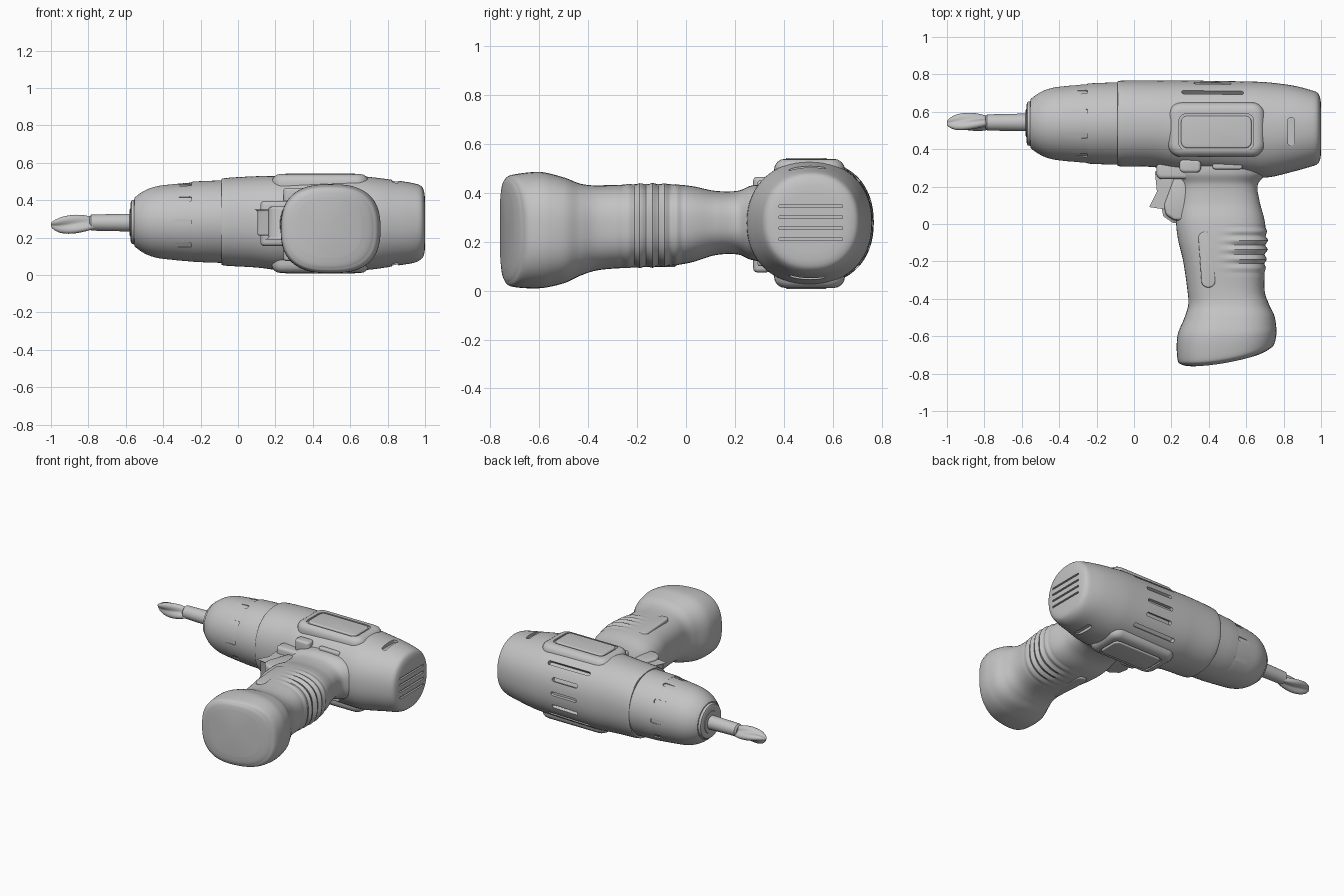
import bpy, bmesh, math
from mathutils import Matrix, Vector

cube = bpy.data.objects.get("Cube")
if cube:
    bpy.data.objects.remove(cube, do_unlink=True)

grey = bpy.data.materials.new("plain grey")
grey.use_nodes = True
colour = (0.55, 0.55, 0.55, 1)
grey.diffuse_color = colour
grey.node_tree.nodes["Principled BSDF"].inputs["Base Color"].default_value = colour
MID = 0.275  # height of the symmetry plane


def finish(name, bm, angle=35):
    bmesh.ops.recalc_face_normals(bm, faces=bm.faces)
    mesh = bpy.data.meshes.new(name)
    bm.to_mesh(mesh)
    bm.free()
    mesh.materials.append(grey)
    ob = bpy.data.objects.new(name, mesh)
    bpy.context.collection.objects.link(ob)
    smooth(ob, angle)
    return ob


def smooth(ob, angle=35):
    bpy.ops.object.select_all(action='DESELECT')
    ob.select_set(True)
    bpy.context.view_layer.objects.active = ob
    bpy.ops.object.shade_smooth_by_angle(angle=math.radians(angle))


def spline(stations, sub):
    """Smooth the list of cross-section stations."""
    rows = [Vector(s) for s in stations]
    rows = [rows[0]] + rows + [rows[-1]]
    for a, b, c, d in zip(rows, rows[1:], rows[2:], rows[3:]):
        for i in range(sub):
            t = i / sub
            yield b + (c - a) * t / 2 + (a - b * 2.5 + c * 2 - d / 2) * t**2 + (b * 3 - a - c * 3 + d) * t**3 / 2
    yield rows[-2]


def loft(name, axis, stations, power=2, sub=4, seg=64, mod=None, warp=None, angle=35):
    """Skin rounded sections: position, low/high across, low/high in z."""
    bm = bmesh.new()
    rings = []
    for t, a0, a1, b0, b1 in spline(stations, sub):
        ring = []
        for i in range(seg):
            u = math.tau * i / seg
            k = mod(u, t) if mod else 1
            c, s = (math.copysign(abs(f) ** (2 / power), f) * k / 2 for f in (math.cos(u), math.sin(u)))
            a, b = (a0 + a1) / 2 + (a1 - a0) * c, (b0 + b1) / 2 + (b1 - b0) * s
            co = Vector((t, a, b) if axis == 'x' else (a, t, b))
            ring.append(bm.verts.new(warp(co) if warp else co))
        rings.append(ring)
    for p, q in zip(rings, rings[1:]):
        for i in range(seg):
            j = (i + 1) % seg
            bm.faces.new((p[i], p[j], q[j], q[i]))
    for ring in (rings[0], rings[-1]):
        hub = bm.verts.new(sum((v.co for v in ring), Vector()) / seg)
        for i in range(seg):
            bm.faces.new((ring[i], ring[(i + 1) % seg], hub))
    return finish(name, bm, angle)


def round_stations(rows, y, z):
    return [(x, y - r, y + r, z - r, z + r) for x, r in rows]


def slab(name, loc, size, radius=0.0, edge=0.0, rot=(0, 'X')):
    """Rounded rectangular block, corners rounded in its own xy plane."""
    bm = bmesh.new()
    bmesh.ops.create_cube(bm, size=1, matrix=Matrix.Diagonal((*size, 1)))
    if radius:
        sides = [e for e in bm.edges if abs(e.verts[0].co.z - e.verts[1].co.z) > size[2] / 2]
        bmesh.ops.bevel(bm, geom=sides, offset=radius, segments=6, affect='EDGES', profile=0.5)
    if edge:
        rims = [e for e in bm.edges if abs(e.verts[0].co.z - e.verts[1].co.z) < 1e-5
                and abs(e.calc_face_angle(0)) > 1]
        bmesh.ops.bevel(bm, geom=rims, offset=edge, segments=4, affect='EDGES', profile=0.5)
    bm.transform(Matrix.Translation(loc) @ Matrix.Rotation(math.radians(rot[0]), 4, rot[1]))
    return finish(name, bm)


def extrude(name, outline, z0, z1, bevel):
    bm = bmesh.new()
    face = bm.faces.new([bm.verts.new((x, y, z0)) for x, y in outline])
    copy = bmesh.ops.duplicate(bm, geom=[face])["geom"]
    top = [f for f in copy if isinstance(f, bmesh.types.BMFace)][0]
    bmesh.ops.translate(bm, vec=(0, 0, z1 - z0), verts=top.verts[:])
    bmesh.ops.bridge_loops(bm, edges=face.edges[:] + top.edges[:])
    bmesh.ops.bevel(bm, geom=bm.edges[:], offset=bevel, segments=3, affect='EDGES', profile=0.5)
    return finish(name, bm, 50)


def carve(ob, cutters):
    """Cut recesses, bake the result and drop the cutters."""
    for c in cutters:
        mod = ob.modifiers.new("cut", 'BOOLEAN')
        mod.operation, mod.solver, mod.object = 'DIFFERENCE', 'EXACT', c
    graph = bpy.context.evaluated_depsgraph_get()
    mesh = bpy.data.meshes.new_from_object(ob.evaluated_get(graph))
    ob.modifiers.clear()
    ob.data = mesh
    for c in cutters:
        bpy.data.objects.remove(c, do_unlink=True)
    smooth(ob)


# Motor housing
housing = loft("motor_housing", 'x', [
    (-.085, .315, .757, .06, .507), (-.07, .308, .766, .05, .518), (.1, .305, .767, .04, .528),
    (.25, .28, .768, .025, .53), (.6, .255, .762, .025, .53), (.72, .25, .757, .03, .522),
    (.85, .28, .74, .05, .505), (.94, .305, .718, .065, .49), (.98, .32, .702, .085, .475),
    (.995, .345, .675, .11, .445), (1, .38, .64, .15, .405)], power=2.2)
cuts = [slab("rear_cut", (1, .51, z), (.025, .26, .012)) for z in (.21, .255, .3, .345)]
for tilt, length in ((-44, .33), (-22, .2), (0, .2), (22, .2), (44, .33)):
    f = math.radians(90 + tilt)
    cuts.append(slab("vent_cut", (.42, .52 + .24 * math.sin(f), MID + .246 * math.cos(f)),
                     (length, .026, .036), .012, rot=(-90 - tilt, 'X')))
for s in (1, -1):
    cuts.append(slab("side_cut", (.84, .495, MID + s * .23), (.035, .15, .04), .017))
carve(housing, cuts)

# Softly raised side pads, each with an inset plate, and the parts below them
for s, side in ((1, "upper"), (-1, "lower")):
    pad = slab(side + "_side_pad", (.44, .505, MID + s * .2), (.52, .29, .128), .07, .045)
    carve(pad, [slab("pad_cut", (.44, .492, MID + s * .27), (.4, .195, .03), .04)])
    slab(side + "_side_plate", (.44, .492, MID + s * .245), (.376, .171, .046), .032, .008)
    slab(side + "_selector_button", (.3, .31, MID - .005 + s * .15), (.115, .07, .09), .025, .015)
    slab(side + "_neck_rail", (.5, .31, MID + s * .155), (.16, .035, .04), .015, .01)

# Chuck, gear collar and screw bit
loft("gear_collar", 'x', round_stations(
    [(-.245, .211), (-.235, .215), (-.1, .22), (-.08, .22)], .537, .285), sub=2)
chuck = loft("chuck", 'x', round_stations(
    [(-.575, .095), (-.57, .115), (-.555, .12), (-.55, .133), (-.5, .168), (-.44, .19),
     (-.37, .2), (-.25, .211), (-.238, .208)], .537, .283), sub=3)
flutes = []
for i in range(10):
    f = math.tau * (i + .5) / 10
    flutes.append(slab("flute_cut", (-.32, .537 + .211 * math.sin(f), .283 + .211 * math.cos(f)),
                       (.15, .03, .016), .014, rot=(-math.degrees(f), 'X')))
carve(chuck, flutes)
loft("chuck_nose", 'x', round_stations([(-.58, .06), (-.578, .075), (-.56, .08)], .54, .28), sub=1, seg=32)
loft("bit_shaft", 'x', round_stations(
    [(-.795, .03), (-.785, .043), (-.6, .047), (-.55, .047)], .543, .28), sub=1, seg=32)
loft("bit_tip", 'x', round_stations(
    [(-1, .012), (-.98, .03), (-.94, .046), (-.88, .052), (-.82, .047), (-.77, .035)], .54, .27),
    sub=5, seg=40, mod=lambda u, t: .82 + .24 * math.cos(3 * u + 14 * t), angle=60)


# Grip with finger ribs and a slanted battery foot
def shape_grip(co):
    if -.29 < co.y < .01 and co.x > .47:
        fade = min(1, (co.x - .47) / .08) * math.sin(math.pi * (.01 - co.y) / .3)
        out = Vector((co.x - .47, 0, co.z - .265)).normalized()
        co = co + out * .008 * fade * math.sin(math.tau * co.y / .05)
    slant = min(1, max(0, (-.55 - co.y) / .2))
    co.y += slant * .1 * max(0, (co.x - .27) / .5) ** 2
    return co


loft("grip", 'y', [
    (-.762, .31, .66, .09, .42), (-.752, .255, .72, .04, .455), (-.72, .232, .75, .015, .475),
    (-.6, .232, .762, .01, .485), (-.5, .27, .753, .03, .463), (-.43, .29, .722, .062, .437),
    (-.35, .285, .698, .085, .43), (-.2, .263, .703, .095, .436), (-.08, .235, .71, .1, .436),
    (.02, .225, .698, .115, .428), (.12, .235, .672, .145, .408), (.21, .24, .662, .148, .408),
    (.27, .21, .71, .125, .43), (.34, .2, .74, .12, .43), (.42, .24, .7, .14, .41)],
    power=2.6, sub=14, warp=shape_grip)
for s, side in ((1, "upper"), (-1, "lower")):
    slab(side + "_grip_inlay", (.39, -.19, .265 + s * .143), (.075, .3, .05), .036, .008, rot=(4, 'Z'))

# Trigger, its guard and mount
extrude("trigger", [(.125, .27), (.24, .27), (.24, .1), (.165, .09), (.1, .1), (.135, .17)], .21, .35, .012)
extrude("trigger_guard", [(.16, .1), (.17, .05), (.215, .02), (.3, .02), (.3, .26), (.22, .26)],
        .19, .365, .015)
slab("trigger_mount", (.22, .285, MID), (.2, .09, .24), .03, .02)
